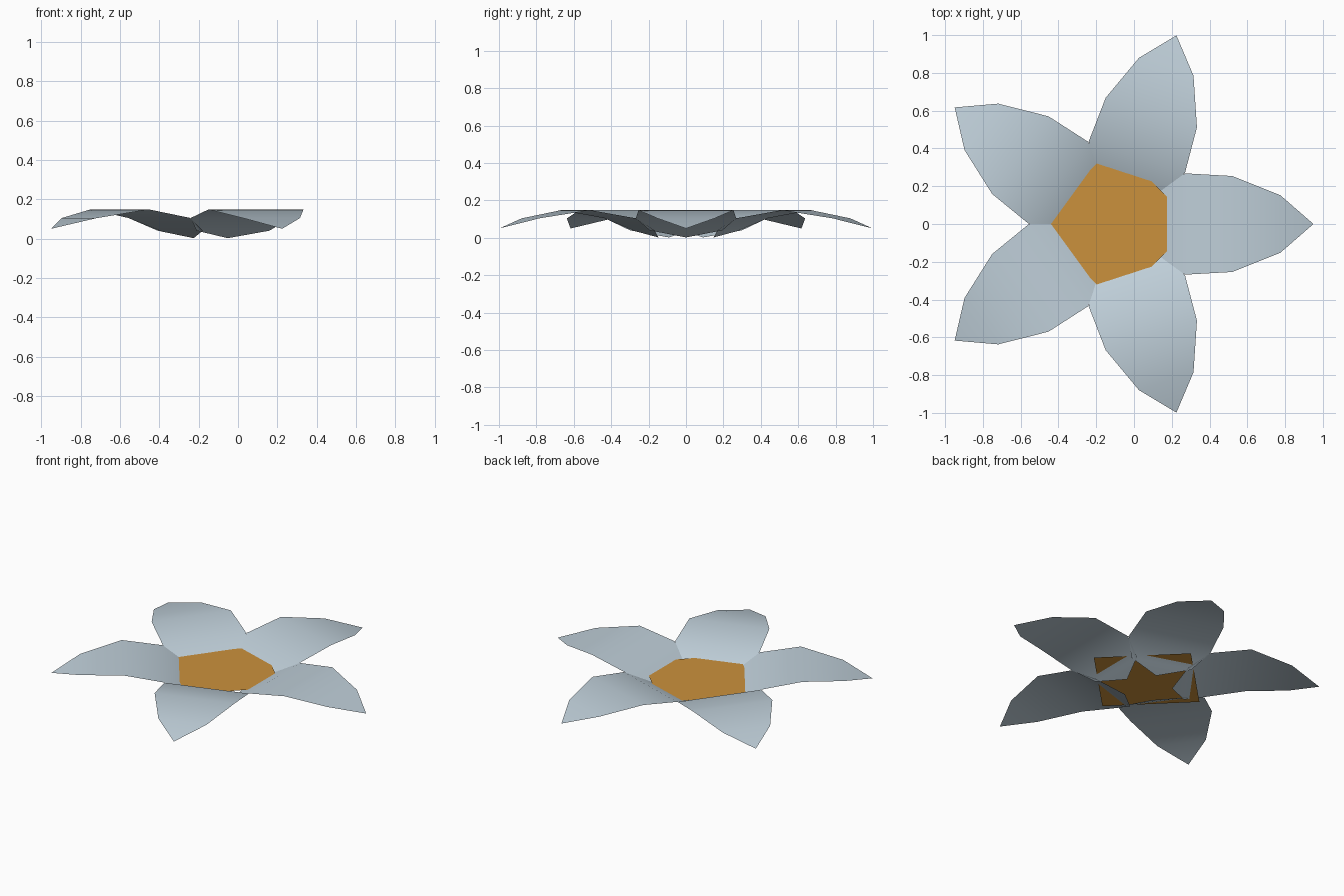
import bpy, bmesh, math
from mathutils import Matrix

if "Cube" in bpy.data.objects:
    bpy.data.objects.remove(bpy.data.objects["Cube"])

CENTRE = Matrix.Translation((-0.1, 0, 0))


def material(name, rgb):
    m = bpy.data.materials.new(name)
    m.diffuse_color = (*rgb, 1)
    m.use_nodes = True
    m.node_tree.nodes["Principled BSDF"].inputs["Base Color"].default_value = m.diffuse_color
    return m


def add_object(name, bm, mat, matrix):
    mesh = bpy.data.meshes.new(name)
    bm.transform(matrix)
    bm.to_mesh(mesh)
    bm.free()
    mesh.materials.append(mat)
    ob = bpy.data.objects.new(name, mesh)
    bpy.context.collection.objects.link(ob)
    return ob


petal_mat = material("pale blue petal", (0.52, 0.62, 0.69))
heart_mat = material("golden heart", (0.60, 0.285, 0.045))

# Petal stations: distance from the middle, half width, height
STATIONS = [(0.155, 0, 0.002), (0.24, 0.195, 0.04), (0.372, 0.268, 0.105),
            (0.62, 0.254, 0.148), (0.875, 0.152, 0.104), (1.05, 0, 0.05)]

# Five arched petals around the middle
for i in range(5):
    bm = bmesh.new()
    rows = []
    for u, w, z in STATIONS:
        sides = (-w, w) if w else (0,)
        rows.append([bm.verts.new((u, v, z)) for v in sides])
    for a, b in zip(rows, rows[1:]):
        face = bm.faces.new(a + b[::-1])
        face.smooth = True
    bmesh.ops.recalc_face_normals(bm, faces=bm.faces)
    if sum(f.normal.z for f in bm.faces) < 0:
        bmesh.ops.reverse_faces(bm, faces=bm.faces)
    add_object(f"petal_{i + 1}", bm, petal_mat,
               CENTRE @ Matrix.Rotation(math.radians(72 * i), 4, 'Z'))

# Flat square heart, cut to a pentagon where the petals rise through it
bm = bmesh.new()
bm.faces.new([bm.verts.new((0.418 * x, 0.418 * y, 0.057))
              for x, y in ((1, 0), (0, 1), (-1, 0), (0, -1))])
add_object("flower_heart", bm, heart_mat, CENTRE)
